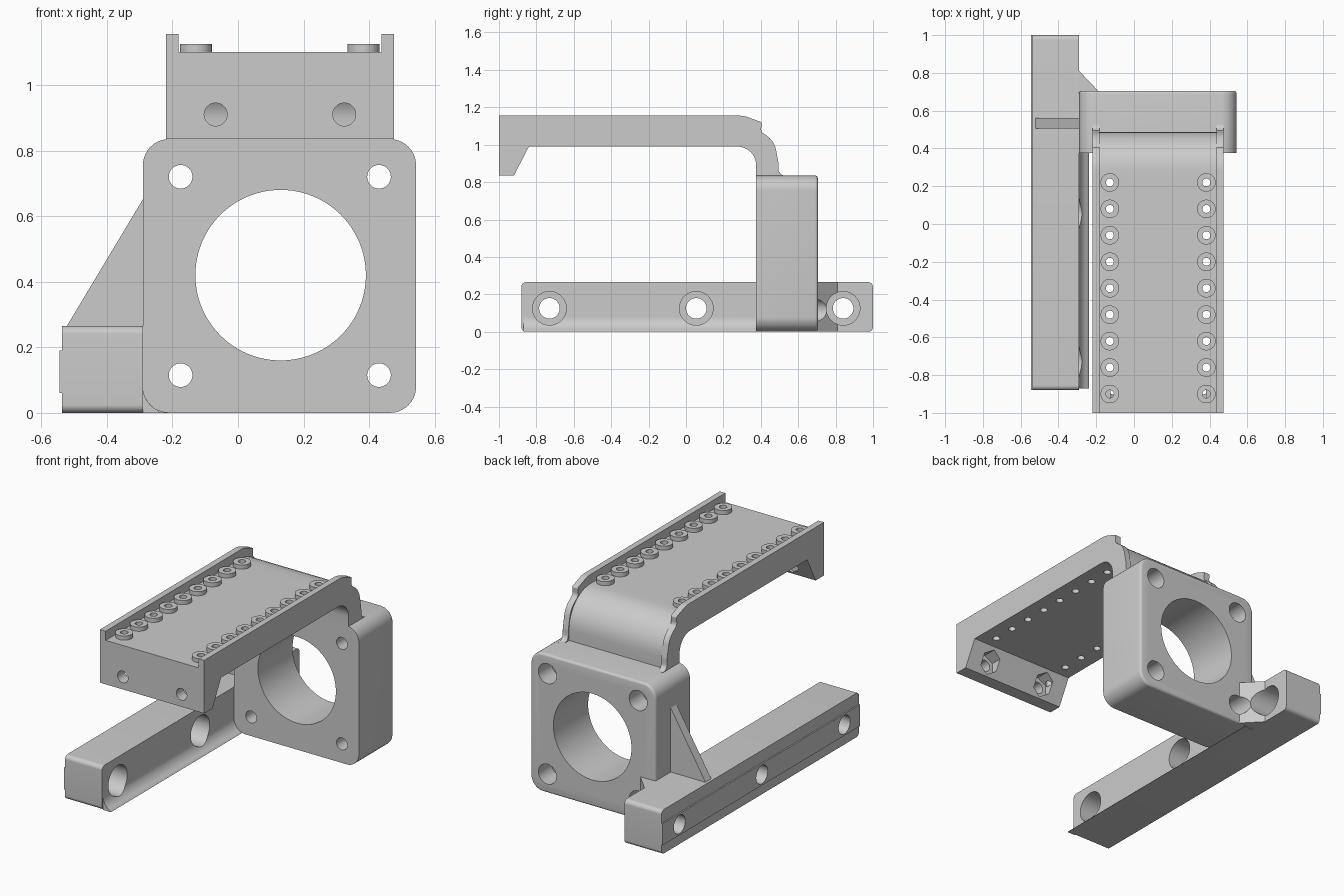
import bpy, bmesh, math
from mathutils import Vector

if "Cube" in bpy.data.objects:
    bpy.data.objects.remove(bpy.data.objects["Cube"], do_unlink=True)

grey = bpy.data.materials.new("plain_grey")
grey.use_nodes = True
colour = (0.6, 0.6, 0.6, 1)
grey.diffuse_color = colour
grey.node_tree.nodes["Principled BSDF"].inputs["Base Color"].default_value = colour


def circle(cx, cy, r, n=48, turn=0.0):
    return [(cx + r * math.cos(turn + math.tau * i / n),
             cy + r * math.sin(turn + math.tau * i / n)) for i in range(n)]


def fillet(corners, steps=10):
    """Round each (x, y, radius) corner of a closed outline."""
    out = []
    for i, c in enumerate(corners):
        p = Vector(c[:2])
        r = c[2] if len(c) > 2 else 0
        if not r:
            out.append(p)
            continue
        u = (Vector(corners[i - 1][:2]) - p).normalized()
        v = (Vector(corners[(i + 1) % len(corners)][:2]) - p).normalized()
        half = math.acos(max(-1, min(1, u.dot(v)))) / 2
        t = r / math.tan(half)
        centre = p + (u + v).normalized() * (r / math.sin(half))
        a, b = p + u * t - centre, p + v * t - centre
        start = math.atan2(a.y, a.x)
        sweep = math.atan2(a.x * b.y - a.y * b.x, a.dot(b))
        for k in range(steps + 1):
            ang = start + sweep * k / steps
            out.append(centre + Vector((math.cos(ang), math.sin(ang))) * r)
    return out


def rounded_box(a0, a1, b0, b1, r):
    return fillet([(a0, b0, r), (a1, b0, r), (a1, b1, r), (a0, b1, r)])


def place(axis, a, b, h):
    return {"x": (h, a, b), "y": (a, h, b), "z": (a, b, h)}[axis]


def prisms(name, pieces, back_round=0):
    """One object out of extruded outlines: (outline, axis, low, high)."""
    bm = bmesh.new()
    for outline, axis, lo, hi in pieces:
        ends = [[bm.verts.new(place(axis, p[0], p[1], h)) for p in outline] for h in (lo, hi)]
        bm.faces.new(ends[0])
        bm.faces.new(ends[1])
        n = len(outline)
        for i in range(n):
            j = (i + 1) % n
            bm.faces.new((ends[0][i], ends[0][j], ends[1][j], ends[1][i]))
    bmesh.ops.recalc_face_normals(bm, faces=bm.faces)
    if back_round:
        back = max(v.co.y for v in bm.verts)
        rim = [e for e in bm.edges if all(v.co.y > back - 1e-5 for v in e.verts)]
        bmesh.ops.bevel(bm, geom=rim, offset=back_round, segments=4, profile=0.5, affect="EDGES")
    mesh = bpy.data.meshes.new(name)
    bm.to_mesh(mesh)
    bm.free()
    mesh.materials.append(grey)
    ob = bpy.data.objects.new(name, mesh)
    bpy.context.collection.objects.link(ob)
    return ob


def cut(ob, *cutters):
    bpy.context.view_layer.objects.active = ob
    for c in cutters:
        m = ob.modifiers.new("cut", "BOOLEAN")
        m.operation, m.solver, m.object = "DIFFERENCE", "EXACT", c
        bpy.ops.object.modifier_apply(modifier=m.name)


# Cutters for the side rail and the motor plate
rail_y = (-0.73, 0.055, 0.84)
rail_holes = prisms("rail_hole_cutter", [(circle(y, 0.125, 0.055), "x", -0.7, -0.2) for y in rail_y])
rail_bores = prisms("rail_counterbore_cutter", [(circle(y, 0.125, 0.09), "x", -0.42, -0.1) for y in rail_y])
corners = [(x, z) for x in (-0.175, 0.43) for z in (0.115, 0.72)]
bolt_holes = prisms("bolt_hole_cutter", [(circle(x, z, 0.036), "y", 0.2, 1.1) for x, z in corners])
bolt_bores = prisms("bolt_counterbore_cutter", [(circle(x, z, 0.06), "y", 0.58, 1.1) for x, z in corners])
main_bore = prisms("main_bore_cutter", [(circle(0.13, 0.42, 0.26, 96), "y", 0.2, 1.1)])

# Motor plate with rounded corners
plate = prisms("motor_plate", [(rounded_box(-0.29, 0.543, 0, 0.835, 0.08), "y", 0.375, 0.705)], 0.015)
cut(plate, main_bore, bolt_holes, bolt_bores)

# Side rail, its raised outer strip and the flared foot
rail = prisms("side_rail", [(rounded_box(-0.88, 1.0, 0, 0.265, 0.025), "x", -0.537, -0.29)])
strip = prisms("rail_outer_strip", [([(-0.88, 0.06), (1.0, 0.06), (1.0, 0.19), (-0.88, 0.19)], "x", -0.545, -0.537)])
arc = [(-0.21 - 0.08 * math.cos(a), 0.08 - 0.08 * math.sin(a))
       for a in (math.radians(8 * k) for k in range(9))]
flare = prisms("rail_flared_foot", [([(-0.29, 0)] + arc + [(-0.238, 0)], "y", -0.87, 0.695)])
cut(rail, rail_holes, rail_bores)
cut(strip, rail_holes)
cut(flare, rail_bores)

# Braces joining plate and rail
brace = prisms("rear_corner_brace", [([(-0.29, 0.7), (-0.185, 0.7), (-0.29, 0.81)], "z", 0, 0.265)])
cut(brace, bolt_bores, rail_bores)
rib = prisms("side_rib", [([(-0.525, 0.26), (-0.285, 0.26), (-0.285, 0.66)], "y", 0.505, 0.56)])

# Bridge deck curving down to the plate
underside = [(0.375, 0.835), (0.375, 0.99, 0.1), (-0.84, 0.99), (-0.92, 0.835)]
deck = prisms("bridge_deck", [(fillet(
    [(-1, 0.835), (-1, 1.10), (0.487, 1.10, 0.2), (0.487, 0.835)] + underside), "x", -0.182, 0.438)])
side = fillet([(-1, 0.835), (-1, 1.155), (0.31, 1.155, 0.15), (0.405, 1.12, 0.01), (0.4, 1.07, 0.03),
               (0.472, 1.02, 0.12), (0.495, 0.9, 0.1), (0.495, 0.835, 0.035), (0.54, 0.835), (0.54, 0.83),
               (0.375, 0.83)] + underside[1:])
flanges = prisms("bridge_side_flanges", [(side, "x", -0.22, -0.182), (side, "x", 0.438, 0.475)])

# Two rows of raised bosses with through holes
spots = [(x, -0.9 + 0.14 * i) for x in (-0.128, 0.383) for i in range(9)]
bosses = prisms("deck_bosses", [(circle(x, y, 0.049, 32), "z", 1.09, 1.125) for x, y in spots])
pin_holes = prisms("pin_hole_cutter", [(circle(x, y, 0.021, 24), "z", 0.93, 1.2) for x, y in spots])
cut(bosses, pin_holes)

# Front lip screw holes with hexagonal nut pockets
screws = (-0.068, 0.324)
lip_holes = prisms("lip_hole_cutter", [(circle(x, 0.91, 0.035), "y", -1.1, -0.8) for x in screws])
nuts = prisms("nut_pocket_cutter", [(circle(x, 0.91, 0.065, 6, math.pi / 6), "y", -0.93, -0.8) for x in screws])
cut(deck, pin_holes, lip_holes, nuts)

# Remove cutters and smooth the curved faces
for c in (rail_holes, rail_bores, bolt_holes, bolt_bores, main_bore, pin_holes, lip_holes, nuts):
    bpy.data.objects.remove(c, do_unlink=True)
bpy.ops.object.select_all(action="DESELECT")
for ob in (plate, rail, strip, flare, brace, rib, deck, flanges, bosses):
    ob.select_set(True)
bpy.context.view_layer.objects.active = plate
bpy.ops.object.shade_smooth_by_angle(angle=math.radians(30))
